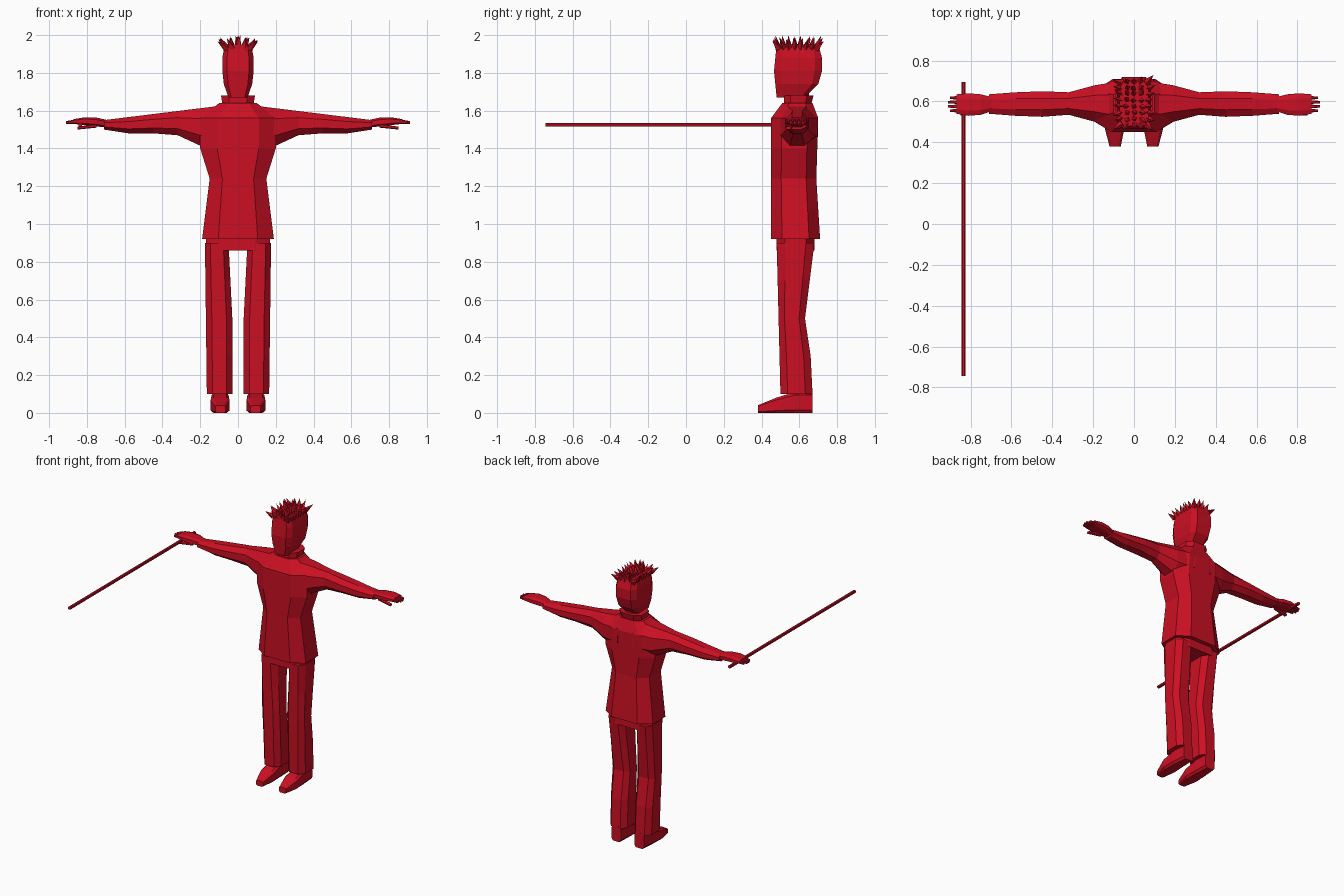
import bpy, bmesh, random
from mathutils import Vector

if "Cube" in bpy.data.objects:
    bpy.data.objects.remove(bpy.data.objects["Cube"])

red = bpy.data.materials.new("crimson red")
red.use_nodes = True
red.diffuse_color = (0.6, 0.005, 0.017, 1)
red.node_tree.nodes["Principled BSDF"].inputs["Base Color"].default_value = red.diffuse_color


def finish(name, bm):
    """Turn a bmesh into a flat shaded red object."""
    bmesh.ops.recalc_face_normals(bm, faces=bm.faces)
    mesh = bpy.data.meshes.new(name)
    bm.to_mesh(mesh)
    bm.free()
    mesh.materials.append(red)
    part = bpy.data.objects.new(name, mesh)
    bpy.context.collection.objects.link(part)


def keyed(value, t):
    """Read evenly spaced keys at t; a plain number stays constant."""
    if not isinstance(value, tuple):
        return value
    place = t * (len(value) - 1)
    index = min(int(place), len(value) - 2)
    return value[index] + (value[index + 1] - value[index]) * (place - index)


def octagon(chamfer):
    """Corners of a unit square with cut corners, in order."""
    corner = [(1, chamfer), (chamfer, 1)]
    for _ in range(3):
        corner += [(-v, u) for u, v in corner[-2:]]
    return corner


def loft(name, along, x, y, z, chamfer=0.55, side=1):
    """Skin cut-corner sections between low and high bounds on each axis."""
    bounds = {"x": x, "y": y, "z": z}
    start, end = bounds.pop(along)
    (first, span_a), (second, span_b) = bounds.items()
    count = max([2] + [len(k) for k in span_a + span_b if isinstance(k, tuple)])
    bm = bmesh.new()
    rings = []
    for step in range(count):
        t = step / (count - 1)
        a_low, a_high = (keyed(k, t) for k in span_a)
        b_low, b_high = (keyed(k, t) for k in span_b)
        ring = []
        for u, v in octagon(chamfer):
            spot = {along: start + (end - start) * t,
                    first: (a_low + a_high + u * (a_high - a_low)) / 2,
                    second: (b_low + b_high + v * (b_high - b_low)) / 2}
            ring.append(bm.verts.new((side * spot["x"], spot["y"], spot["z"])))
        rings.append(ring)
    for lower, upper in zip(rings, rings[1:]):
        for i in range(len(lower)):
            bm.faces.new((lower[i - 1], lower[i], upper[i], upper[i - 1]))
    bm.faces.new(rings[0])
    bm.faces.new(rings[-1])
    finish(name, bm)


def upright(name, width, front, back, bottom, top, chamfer=0.55):
    """Vertical loft that is symmetric about the middle; width is measured from it."""
    mirrored = tuple(-w for w in width) if isinstance(width, tuple) else -width
    loft(name, "z", (mirrored, width), (front, back), (bottom, top), chamfer)


# Jacket with a pinched waist, then the sloping yoke, collar and neck
upright("jacket", width=(0.19, 0.17, 0.15, 0.2, 0.2), front=0.45,
        back=(0.71, 0.69, 0.7), bottom=0.92, top=1.56)
upright("jacket_yoke", width=(0.2, 0.1), front=(0.45, 0.51), back=(0.7, 0.67),
        bottom=1.56, top=1.64)
upright("collar", width=(0.08, 0.09), front=0.52, back=(0.66, 0.675), bottom=1.62, top=1.68)
upright("neck", width=0.055, front=0.54, back=0.65, bottom=1.6, top=1.72)

# Head, narrowing to the jaw
upright("head", width=(0.05, 0.075, 0.083, 0.083, 0.07), front=(0.48, 0.466, 0.48),
        back=(0.63, 0.7, 0.72, 0.72, 0.7), bottom=1.67, top=1.95, chamfer=0.7)

# Spiky hair: rows of four-sided spikes fanning outwards from the crown
random.seed(4)
bm = bmesh.new()
ROWS, COLUMNS = 8, 5
for row in range(ROWS):
    for column in range(COLUMNS):
        across = 2 * column / (COLUMNS - 1) - 1
        back = 2 * row / (ROWS - 1) - 1
        root = Vector((across * 0.06, 0.59 + back * 0.1, 1.93))
        lean = Vector((across / 2 + random.uniform(-0.2, 0.2),
                       back / 3 + random.uniform(-0.1, 0.2),
                       1 - abs(across) / 3 - abs(back) / 6)).normalized()
        length = random.uniform(0.06, 0.07)
        spike = bmesh.ops.create_cone(bm, cap_ends=True, segments=4, radius1=0.02,
                                      radius2=0, depth=length)["verts"]
        turn = lean.to_track_quat("Z", "Y")
        for vert in spike:
            vert.co = root + turn @ vert.co + lean * length / 2
finish("hair_spikes", bm)

# Trousers above the crotch
upright("trouser_seat", width=0.17, front=0.48, back=0.68, bottom=0.86, top=0.93)

for side, label in ((1, "left"), (-1, "right")):
    # Sleeve, narrowing from the shoulder to the cuff
    loft(label + "_sleeve", "x", x=(0.06, 0.71),
         y=((0.46, 0.5, 0.535, 0.525, 0.53, 0.54), (0.7, 0.68, 0.645, 0.65, 0.645, 0.635)),
         z=((1.4, 1.41, 1.47, 1.48, 1.48, 1.5), (1.63, 1.55)), chamfer=0.45, side=side)

    # Hand: palm with the wrist, four fingers and a thumb
    loft(label + "_palm", "x", x=(0.69, 0.87),
         y=((0.555, 0.535, 0.53, 0.54), (0.62, 0.635, 0.64, 0.635)),
         z=((1.51, 1.53), (1.55, 1.57, 1.555)), side=side)
    for finger, tip in enumerate((0.9, 0.91, 0.91, 0.9)):
        middle = 0.555 + finger * 0.021
        loft(f"{label}_finger_{finger + 1}", "x", x=(0.85, tip),
             y=((middle - 0.01, middle - 0.006), (middle + 0.01, middle + 0.006)),
             z=(1.53, (1.555, 1.545)), side=side)
    loft(label + "_thumb", "x", x=(0.75, 0.85), y=((0.54, 0.53), (0.57, 0.555)),
         z=((1.51, 1.5), (1.53, 1.515)), side=side)

    # Trouser leg, hollowed behind the knee
    loft(label + "_trouser_leg", "z", x=((0.03, 0.03, 0.05), (0.165, 0.175)),
         y=((0.5, 0.48), (0.67, 0.66, 0.63, 0.655, 0.68)), z=(0.1, 0.9), side=side)

    # Shoe, rising from a low toe to the ankle
    loft(label + "_shoe", "y", x=((0.065, 0.045, 0.05, 0.055), (0.12, 0.145, 0.14, 0.13)),
         y=(0.38, 0.67), z=(0, (0.04, 0.08, 0.11, 0.11)), chamfer=0.7, side=side)

# Long thin stick held level in the right hand
loft("stick", "y", x=(-0.845, -0.825), y=(-0.745, 0.695), z=(1.515, 1.535))
